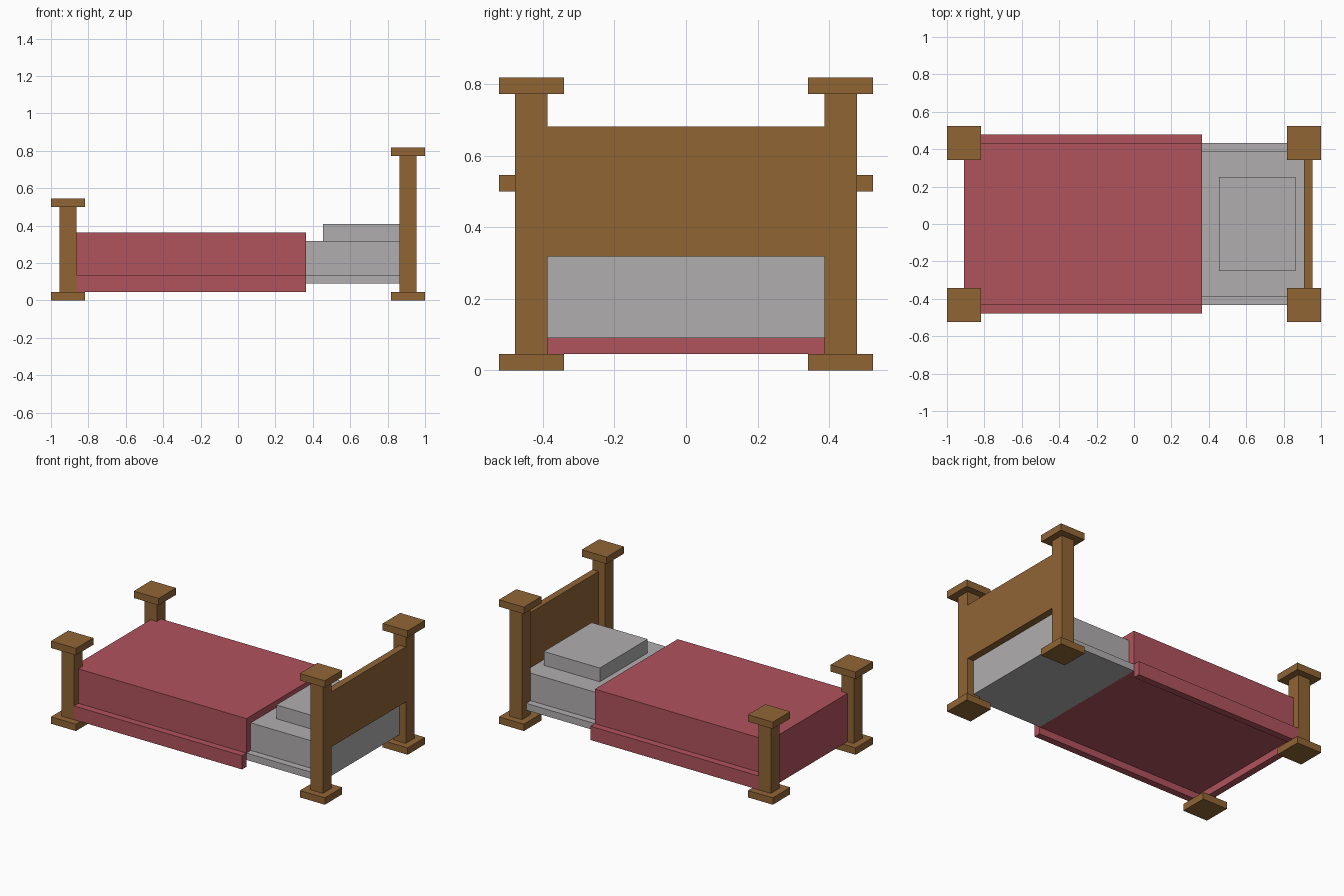
import bpy, bmesh

if "Cube" in bpy.data.objects:
    bpy.data.objects.remove(bpy.data.objects["Cube"])

U = 1 / 22  # the whole bed sits on a regular grid of this size


def material(name, rgb):
    m = bpy.data.materials.new(name)
    m.diffuse_color = (*rgb, 1)
    m.use_nodes = True
    m.node_tree.nodes["Principled BSDF"].inputs["Base Color"].default_value = m.diffuse_color
    return m


WOOD = material("brown wood", (0.283, 0.130, 0.036))
RED = material("red blanket", (0.434, 0.084, 0.107))
GREY = material("pale grey linen", (0.434, 0.423, 0.423))


def extrude_x(name, profile, x0, x1, mat):
    """Extrude a (y, z) outline along x, in grid units."""
    bm = bmesh.new()
    face = bm.faces.new([bm.verts.new((x0 * U, y * U, z * U)) for y, z in profile])
    new = bmesh.ops.extrude_face_region(bm, geom=[face])["geom"]
    bmesh.ops.translate(bm, vec=((x1 - x0) * U, 0, 0),
                        verts=[v for v in new if isinstance(v, bmesh.types.BMVert)])
    bmesh.ops.recalc_face_normals(bm, faces=bm.faces)
    mesh = bpy.data.meshes.new(name)
    bm.to_mesh(mesh)
    bm.free()
    mesh.materials.append(mat)
    obj = bpy.data.objects.new(name, mesh)
    bpy.context.collection.objects.link(obj)
    return obj


def box(name, x, y, z, mat):
    outline = [(y[0], z[0]), (y[1], z[0]), (y[1], z[1]), (y[0], z[1])]
    return extrude_x(name, outline, x[0], x[1], mat)


def mirrored(half):
    return half + [(-y, z) for y, z in reversed(half)]


# Four posts, each with a square base and cap
for end, cx, height in (("foot", -20, 12), ("head", 20, 18)):
    for side, cy in (("front", -9.5), ("back", 9.5)):
        for part, r, z in (("base", 2, (0, 1)), ("post", 1, (1, height - 1)),
                           ("cap", 2, (height - 1, height))):
            box(f"{end}_{side}_{part}", (cx - r, cx + r), (cy - r, cy + r), z, WOOD)

# Headboard
box("headboard", (20, 21), (-8.5, 8.5), (7, 15), WOOD)

# Mattress with a wider base ledge
extrude_x("mattress", mirrored([(9.5, 2), (9.5, 3), (8.5, 3), (8.5, 7)]), 8, 20, GREY)

# Pillow
box("pillow", (10, 19), (-5.5, 5.5), (7, 9), GREY)

# Blanket with hanging side flaps, and its end between the foot posts
extrude_x("blanket", mirrored([(9.5, 2), (9.5, 1), (10.5, 1), (10.5, 3), (9.5, 3), (9.5, 8)]),
          -19, 8, RED)
box("blanket_foot_end", (-20, -19), (-8.5, 8.5), (1, 8), RED)
